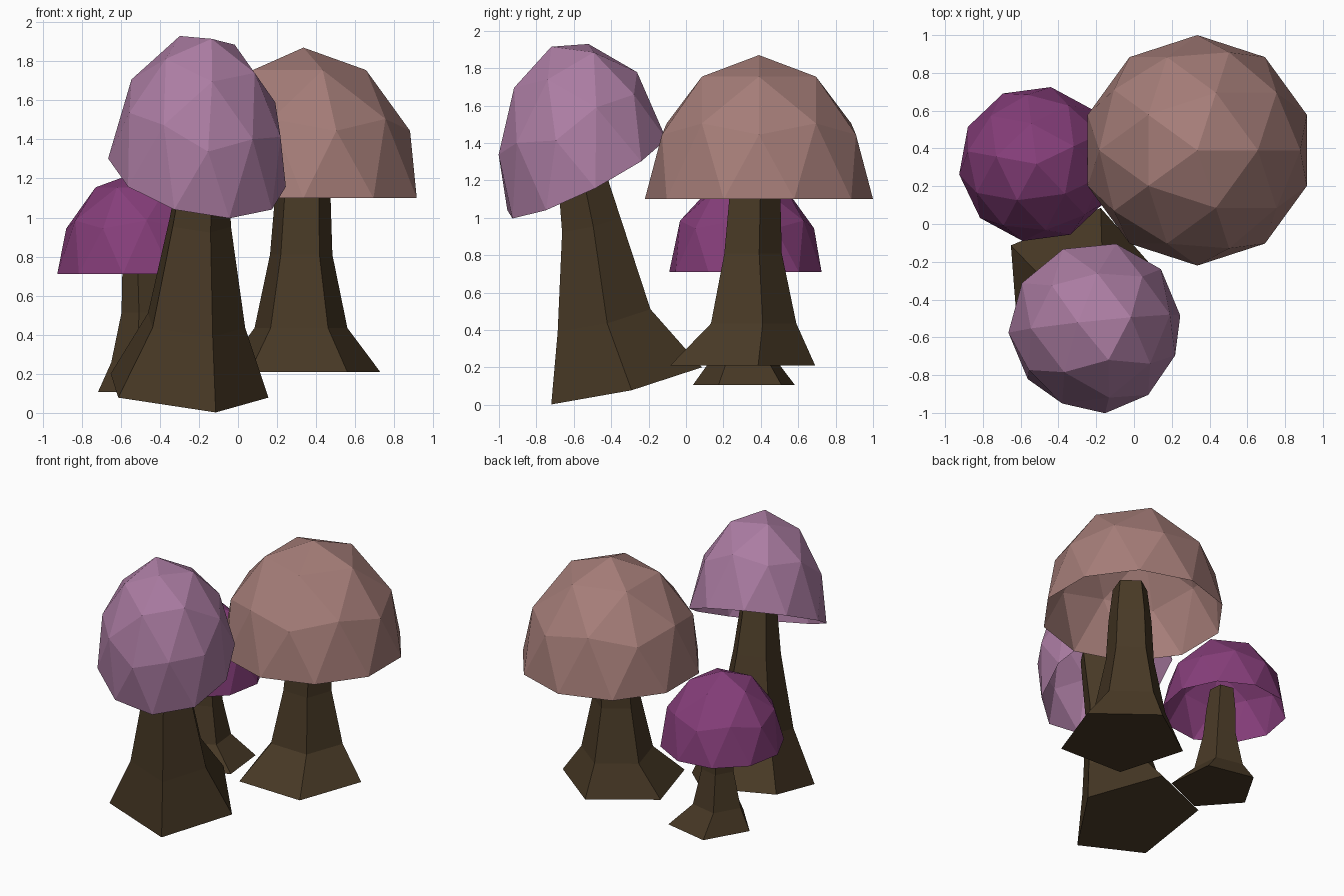
import bpy
import bmesh
from math import cos, sin, radians, tau
from mathutils import Matrix, Vector

cube = bpy.data.objects.get("Cube")
if cube:
    bpy.data.objects.remove(cube, do_unlink=True)


def material(name, rgb):
    mat = bpy.data.materials.new(name)
    mat.use_nodes = True
    mat.diffuse_color = (*rgb, 1)
    bsdf = next(n for n in mat.node_tree.nodes if n.type == 'BSDF_PRINCIPLED')
    bsdf.inputs["Base Color"].default_value = (*rgb, 1)
    bsdf.inputs["Roughness"].default_value = 0.9
    return mat


def finish(bm, name, mat, matrix):
    bm.transform(matrix)
    mesh = bpy.data.meshes.new(name)
    bm.to_mesh(mesh)
    bm.free()
    mesh.materials.append(mat)
    obj = bpy.data.objects.new(name, mesh)
    bpy.context.collection.objects.link(obj)


def frame(x, y, z, origin):
    """Matrix whose columns are the three given axes and the origin."""
    m = Matrix((x, y, z)).transposed().to_4x4()
    m.translation = origin
    return m


def cap(name, mat, matrix):
    """Open, faceted dome: upper half of a low-poly sphere."""
    bm = bmesh.new()
    bmesh.ops.create_icosphere(bm, subdivisions=2, radius=1)
    low = [v for v in bm.verts if v.co.z < -0.01]
    bmesh.ops.delete(bm, geom=low, context='VERTS')
    finish(bm, name, mat, matrix)


def stem(name, mat, rings, phase, matrix):
    """Five-sided trunk lofted through rings of (x, y, z, radius)."""
    bm = bmesh.new()
    loops = []
    for x, y, z, r in rings:
        angles = [phase + tau * i / 5 for i in range(5)]
        loops.append([bm.verts.new((x + r * cos(a), y + r * sin(a), z)) for a in angles])
    for a, b in zip(loops, loops[1:]):
        for i in range(5):
            j = (i + 1) % 5
            bm.faces.new((a[i], a[j], b[j], b[i]))
    bm.faces.new(loops[0][::-1])
    bm.faces.new(loops[-1])
    finish(bm, name, mat, matrix)


bark = material("dark brown", (0.065, 0.041, 0.019))
rose = material("dusty rose", (0.376, 0.205, 0.188))
plum = material("deep purple", (0.238, 0.048, 0.195))
lilac = material("lilac", (0.413, 0.205, 0.367))

# Upright mushrooms: one shape, placed large and small
upright_rings = [(-.015, -.124, -.89, .425), (-.015, -.05, -.665, .25),
                 (-.013, -.046, -.29, .168), (-.005, -.035, 0, .15), (0, -.03, .23, .12)]
dome = Matrix.Diagonal((.61, .61, .77, 1))
for size, colour, place, turn, scale in (
        ("large", rose, (.335, .39, 1.10), 0, 1),
        ("small", plum, (-.515, .3175, .71), 97.6, .679)):
    m = (Matrix.Translation(place) @ Matrix.Rotation(radians(turn), 4, 'Z')
         @ Matrix.Scale(scale, 4))
    cap(size + "_cap", colour, m @ dome)
    stem(size + "_stem", bark, upright_rings, radians(16.3), m)

# Leaning mushroom: stem tilted forward, cap sheared over it
side = Vector((.923, .384, 0))
front = Vector((.378, -.89, -.25)).normalized()
leaning_rings = [(0, 0, 0, .438), (.035, 0, .365, .27),
                 (-.024, 0, .876, .17), (-.045, 0, 1.35, .11)]
stem("leaning_stem", bark, leaning_rings, 0,
     frame(front, side, front.cross(side), (-.28, -.33, .112)))
slope = Vector((.3375, -.811, -.477))
cap("leaning_cap", lilac,
    frame(side * -.46, slope * .49, Vector((.075, -.19, .685)), (-.21, -.53, 1.23)))
